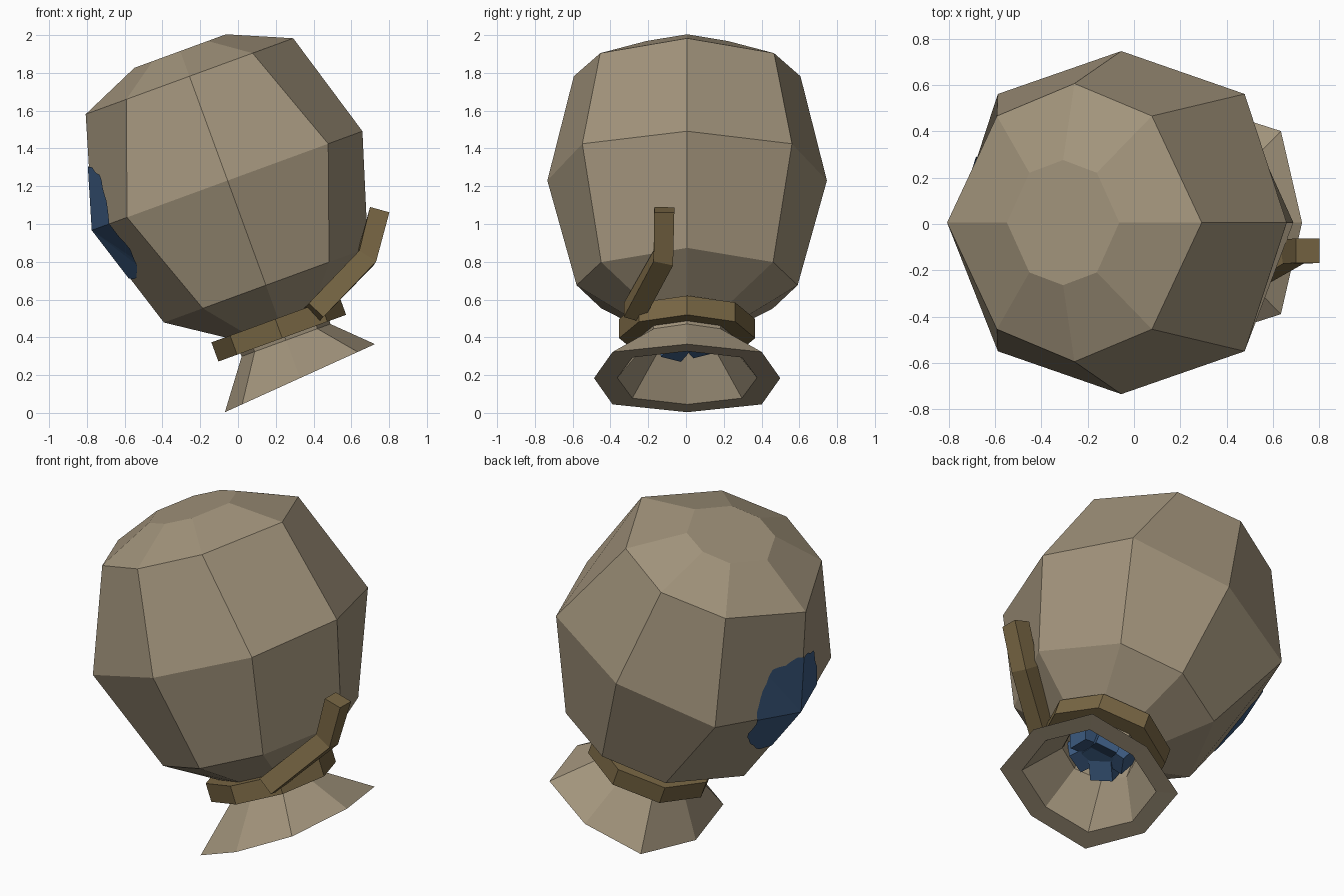
import bpy, bmesh, math
from mathutils import Vector, Matrix
from mathutils.bvhtree import BVHTree

if "Cube" in bpy.data.objects:
    bpy.data.objects.remove(bpy.data.objects["Cube"])

A = math.radians(20.1)
# tilted sack frame: X across, Y depth, Z along the sack axis
FRAME = Matrix(((math.cos(A), 0, -math.sin(A), -0.055),
                (0, 1, 0, 0.006),
                (math.sin(A), 0, math.cos(A), 1.23),
                (0, 0, 0, 1)))


def material(name, col):
    m = bpy.data.materials.new(name)
    m.diffuse_color = (*col, 1)
    m.use_nodes = True
    m.node_tree.nodes["Principled BSDF"].inputs["Base Color"].default_value = m.diffuse_color
    return m


CLOTH = material("sack cloth", (0.36, 0.295, 0.20))
ROPE = material("brown rope", (0.19, 0.135, 0.058))
BLUE = material("dark blue", (0.045, 0.105, 0.22))


def finish(bm, name, mat, recalc=True):
    if recalc:
        bmesh.ops.recalc_face_normals(bm, faces=bm.faces)
    me = bpy.data.meshes.new(name)
    bm.to_mesh(me)
    bm.free()
    me.materials.append(mat)
    ob = bpy.data.objects.new(name, me)
    bpy.context.collection.objects.link(ob)
    return ob


def octagon(bm, t, ru, um, vm, rv, k=0.0, cx=0.0):
    """Eight-sided ring: axis radii ru/rv, diagonal corner (um, vm), slope k."""
    pts = [(ru, 0), (um, vm), (0, rv), (-um, vm), (-ru, 0), (-um, -vm), (0, -rv), (um, -vm)]
    return [bm.verts.new(FRAME @ Vector((u + cx, v, t + k * u))) for u, v in pts]


def regular(bm, t, r, k=0.0, cx=0.0):
    d = r * 0.707
    return octagon(bm, t, r, d, d, r, k, cx)


def bridge(bm, a, b):
    n = len(a)
    for i in range(n):
        j = (i + 1) % n
        bm.faces.new((a[i], a[j], b[j], b[i]))


# sack: rounded body, pinched neck, flared lip and inner throat
bm = bmesh.new()
rings = [octagon(bm, 0.73, 0.258, 0.155, 0.215, 0.27),
         octagon(bm, 0.588, 0.585, 0.356, 0.46, 0.60),
         octagon(bm, 0.0, 0.76, 0.567, 0.555, 0.74),
         octagon(bm, -0.59, 0.575, 0.356, 0.455, 0.585),
         regular(bm, -0.80, 0.26),
         regular(bm, -0.90, 0.25),
         octagon(bm, -1.114, 0.435, 0.335, 0.395, 0.493, 0.075),
         octagon(bm, -1.112, 0.34, 0.26, 0.29, 0.37, 0.075),
         regular(bm, -0.90, 0.21),
         regular(bm, -0.82, 0.21)]
for a, b in zip(rings, rings[1:]):
    bridge(bm, a, b)
bm.faces.new(rings[0])
bm.faces.new(rings[-1])
bmesh.ops.recalc_face_normals(bm, faces=bm.faces)
tree = BVHTree.FromBMesh(bm)
finish(bm, "sack", CLOTH)

# rope ring tied round the neck
bm = bmesh.new()
ring = [regular(bm, t, r, 0, -0.015) for t, r in
        ((-0.775, 0.36), (-0.883, 0.36), (-0.883, 0.22), (-0.775, 0.22))]
for i in range(4):
    bridge(bm, ring[i], ring[(i + 1) % 4])
finish(bm, "rope_ring", ROPE)

# loose rope end, square section swept along a short path
path = [Vector(p) for p in ((0.40, -0.28, 0.53), (0.68, -0.12, 0.82), (0.75, -0.115, 1.075))]
bm = bmesh.new()
sections = []
for i, p in enumerate(path):
    d = (path[min(i + 1, 2)] - path[max(i - 1, 0)]).normalized()
    side = (Vector((0, 1, 0)) - d * d.y).normalized()
    up = d.cross(side)
    sections.append([bm.verts.new(p + 0.053 * (sx * side + sy * up))
                     for sx, sy in ((1, 1), (-1, 1), (-1, -1), (1, -1))])
for a, b in zip(sections, sections[1:]):
    bridge(bm, a, b)
bm.faces.new(sections[0])
bm.faces.new(sections[-1])
finish(bm, "rope_end", ROPE)

# wavy-edged blue stain laid on the left side of the sack
N, M = 48, 10
look = FRAME.to_3x3() @ Vector((1, 0, 0))


def on_sack(y, t):
    hit, nor, _, _ = tree.ray_cast(FRAME @ Vector((-2, y, t)), look)
    return hit - look * 0.006


bm = bmesh.new()
centre = bm.verts.new(on_sack(0, 0))
loops = []
for j in range(1, M + 1):
    loop = []
    for i in range(N):
        a = 2 * math.pi * i / N
        r = j / M * (1 + 0.025 * math.sin(9 * a) + 0.02 * math.sin(14 * a + 1))
        loop.append(bm.verts.new(on_sack(0.28 * r * math.cos(a), 0.32 * r * math.sin(a))))
    loops.append(loop)
for i in range(N):
    bm.faces.new((centre, loops[0][i], loops[0][(i + 1) % N]))
for a, b in zip(loops, loops[1:]):
    bridge(bm, a, b)
bm.normal_update()
if sum((f.normal.dot(look) for f in bm.faces)) > 0:
    bmesh.ops.reverse_faces(bm, faces=bm.faces)
finish(bm, "stain", BLUE, False)

# blue chunks packed in the throat
bm = bmesh.new()
for i in range(5):
    a = 2 * math.pi * i / 5
    loc = Matrix.Translation((0.11 * math.cos(a), 0.11 * math.sin(a), -0.86 - 0.02 * (i % 2)))
    bmesh.ops.create_cube(bm, size=0.13, matrix=FRAME @ loc @ Matrix.Rotation(a, 4, 'Z')
                          @ Matrix.Rotation(0.4, 4, 'Y'))
bmesh.ops.create_cube(bm, size=0.14, matrix=FRAME @ Matrix.Translation((0, 0, -0.85)))
finish(bm, "blue_chunks", BLUE)
